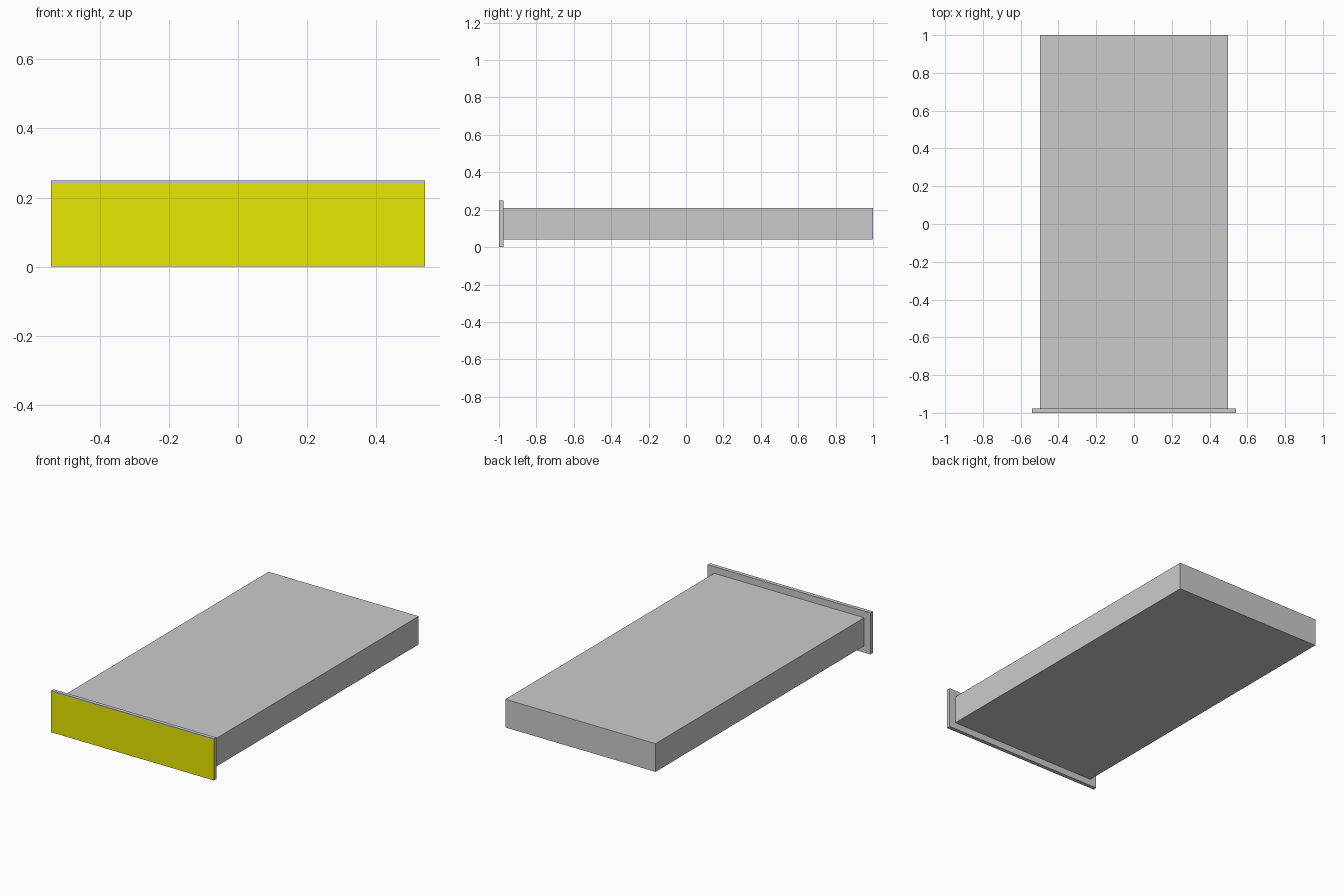
import bpy, bmesh
from mathutils import Vector

if "Cube" in bpy.data.objects:
    bpy.data.objects.remove(bpy.data.objects["Cube"])


def material(name, rgb):
    m = bpy.data.materials.new(name)
    m.diffuse_color = (*rgb, 1)
    m.use_nodes = True
    m.node_tree.nodes["Principled BSDF"].inputs["Base Color"].default_value = m.diffuse_color
    return m


grey = material("light grey", (0.6, 0.6, 0.6))
yellow = material("yellow", (0.8, 0.8, 0.0))


def box(name, lo, hi, mats):
    lo, hi = Vector(lo), Vector(hi)
    bm = bmesh.new()
    bmesh.ops.create_cube(bm, size=1)
    bmesh.ops.scale(bm, vec=hi - lo, verts=bm.verts)
    bmesh.ops.translate(bm, vec=(lo + hi) / 2, verts=bm.verts)
    me = bpy.data.meshes.new(name)
    for m in mats:
        me.materials.append(m)
    ob = bpy.data.objects.new(name, me)
    bpy.context.collection.objects.link(ob)
    return ob, bm


# long body
body, bm = box("body", (-0.498, -0.977, 0.04), (0.498, 1.0, 0.209), [grey])
bm.to_mesh(body.data)
bm.free()

# front plate, yellow on the front below a thin grey top strip
plate, bm = box("front_plate", (-0.54, -1.0, 0), (0.54, -0.977, 0.249), [grey, yellow])
bmesh.ops.bisect_plane(bm, geom=bm.verts[:] + bm.edges[:] + bm.faces[:],
                       plane_co=(0, 0, 0.242), plane_no=(0, 0, 1))
bm.normal_update()
for f in bm.faces:
    if f.normal.y < -0.9 and f.calc_center_median().z < 0.242:
        f.material_index = 1
bm.to_mesh(plate.data)
bm.free()
